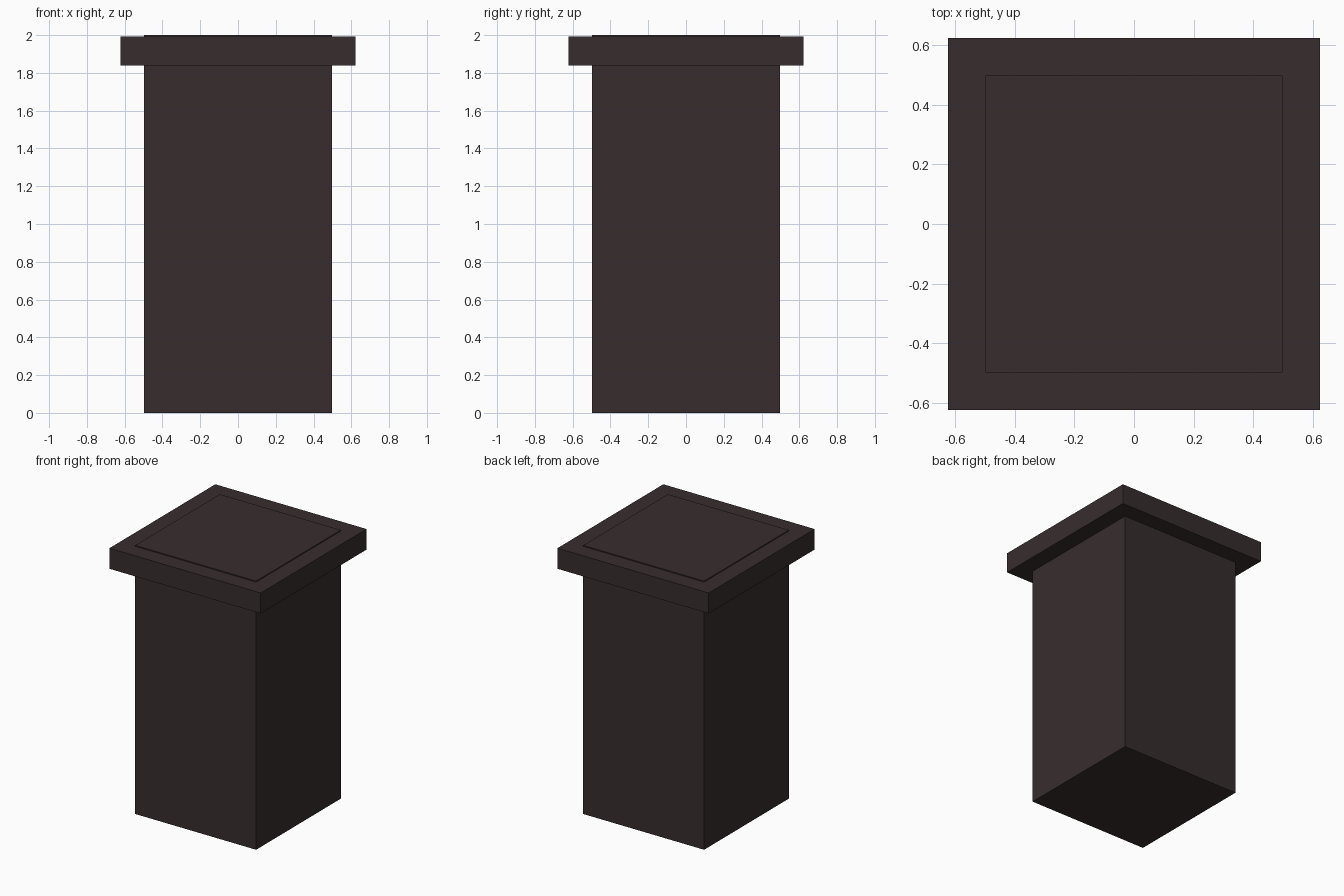
import bpy

if "Cube" in bpy.data.objects:
    bpy.data.objects.remove(bpy.data.objects["Cube"])

dark = bpy.data.materials.new("dark_brown")
dark.diffuse_color = (0.038, 0.026, 0.027, 1)
dark.use_nodes = True
dark.node_tree.nodes["Principled BSDF"].inputs["Base Color"].default_value = dark.diffuse_color


def box(name, lo, hi):
    """Flat-faced box between two opposite corners."""
    bpy.ops.mesh.primitive_cube_add(size=1, location=[(a + b) / 2 for a, b in zip(lo, hi)])
    ob = bpy.context.object
    ob.name = name
    ob.scale = [b - a for a, b in zip(lo, hi)]
    bpy.ops.object.transform_apply(location=False, rotation=False, scale=True)
    ob.data.materials.append(dark)
    return ob


HALF, RIM = 0.498, 0.623      # half widths of the pillar and of its cap rim
Z0, Z1 = 1.84, 1.993          # rim height range

# Square pillar
box("pillar", (-HALF, -HALF, 0), (HALF, HALF, 2))

# Full-width rim boards at front and back
box("front_rim", (-RIM, -RIM, Z0), (RIM, -HALF, Z1))
box("back_rim", (-RIM, HALF, Z0), (RIM, RIM, Z1))

# Shorter rim boards fitted between them
box("left_rim", (-RIM, -HALF, Z0), (-HALF, HALF, Z1))
box("right_rim", (HALF, -HALF, Z0), (RIM, HALF, Z1))
